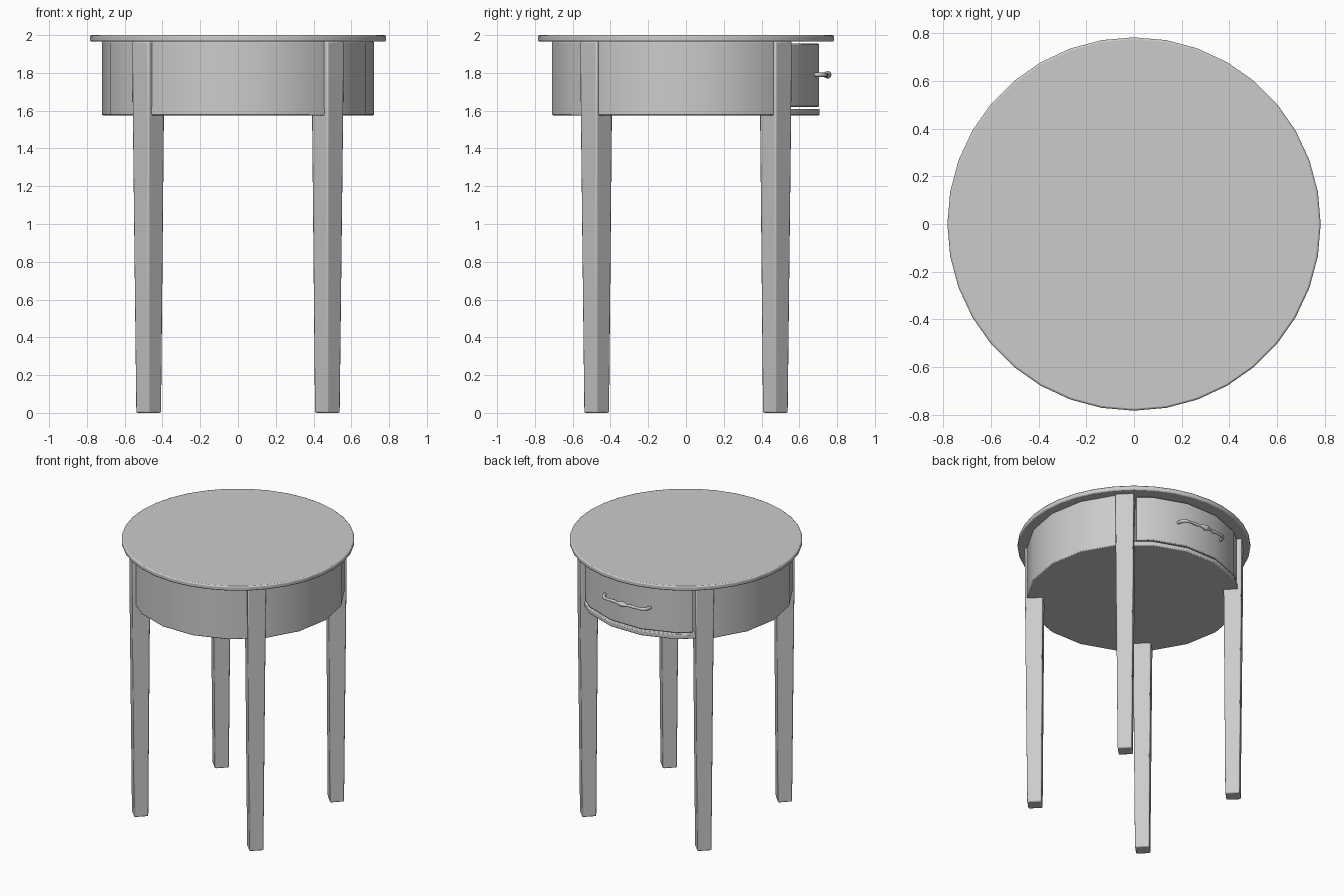
import bpy, bmesh, math
from math import radians, cos, sin

if "Cube" in bpy.data.objects:
    bpy.data.objects.remove(bpy.data.objects["Cube"])

R = 0.72        # frame radius at the corners of an 18-sided ring
STEP = 20


def finish(name, bm, bevel=0.0, segs=2, angle=40):
    bmesh.ops.recalc_face_normals(bm, faces=bm.faces[:])
    me = bpy.data.meshes.new(name)
    bm.to_mesh(me)
    bm.free()
    ob = bpy.data.objects.new(name, me)
    bpy.context.collection.objects.link(ob)
    if bevel:
        m = ob.modifiers.new("bevel", 'BEVEL')
        m.width, m.segments, m.limit_method = bevel, segs, 'ANGLE'
        m.angle_limit = radians(50)
    bpy.ops.object.select_all(action='DESELECT')
    ob.select_set(True)
    bpy.context.view_layer.objects.active = ob
    bpy.ops.object.shade_smooth_by_angle(angle=radians(angle))
    return ob


def prism(name, pts, z0, z1, bevel=0.0):
    """Extrude a flat outline from z0 up to z1."""
    bm = bmesh.new()
    f = bm.faces.new([bm.verts.new((x, y, z0)) for x, y in pts])
    ext = bmesh.ops.extrude_face_region(bm, geom=[f])
    for v in ext['geom']:
        if isinstance(v, bmesh.types.BMVert):
            v.co.z = z1
    return finish(name, bm, bevel)


def ring_point(deg, radius):
    """Point on the 18-sided ring at any angle."""
    mid = math.floor(deg / STEP) * STEP + STEP / 2
    r = radius * cos(radians(STEP / 2)) / cos(radians(deg - mid))
    return r * cos(radians(deg)), r * sin(radians(deg))


def arc_outline(a0, a1, r_out, r_in):
    angs = [a0] + [a for a in range(-360, 361, STEP) if a0 < a < a1] + [a1]
    return ([ring_point(a, r_out) for a in angs]
            + [ring_point(a, r_in) for a in reversed(angs)])


def box(name, x0, x1, y0, y1, z0, z1):
    return prism(name, [(x0, y0), (x1, y0), (x1, y1), (x0, y1)], z0, z1)


# Round top
prism("table_top", [(0.783 * cos(radians(a)), 0.783 * sin(radians(a)))
                    for a in range(0, 360, 10)], 1.965, 2.0, 0.008)

# Curved aprons on three sides and the floor panel
for name, mid in (("right_apron", 0), ("left_apron", -180), ("front_apron", -90)):
    prism(name, arc_outline(mid - 44, mid + 44, R, R - 0.05), 1.575, 1.967, 0.006)
prism("floor_panel", [ring_point(a, R - 0.001) for a in range(0, 360, STEP)],
      1.575, 1.61, 0.006)

# Four tapered legs, square in section and turned to face outward
for k, name in enumerate(("back_right_leg", "back_left_leg",
                          "front_left_leg", "front_right_leg")):
    bm = bmesh.new()
    rings = []
    for z, half, rc in ((0, 0.0485, 0.669), (1.58, 0.0605, 0.671), (1.967, 0.0625, 0.671)):
        rings.append([bm.verts.new((rc + sx * half, sy * half, z))
                      for sx, sy in ((-1, -1), (1, -1), (1, 1), (-1, 1))])
    for lo, hi in zip(rings, rings[1:]):
        for i in range(4):
            j = (i + 1) % 4
            bm.faces.new((lo[i], lo[j], hi[j], hi[i]))
    bm.faces.new(rings[0])
    bm.faces.new(rings[-1])
    leg = finish(name, bm, 0.008)
    leg.rotation_euler.z = radians(45 + 90 * k)

# Drawer: curved front and a tray behind it
prism("drawer_front", arc_outline(51, 129, R - 0.005, R - 0.05), 1.62, 1.955, 0.006)
for s, name in ((1, "drawer_right_side"), (-1, "drawer_left_side")):
    xs = sorted((s * 0.36, s * 0.38))
    box(name, xs[0], xs[1], -0.4, 0.58, 1.63, 1.92)
box("drawer_back", -0.38, 0.38, -0.42, -0.4, 1.63, 1.92)
box("drawer_bottom", -0.38, 0.38, -0.42, 0.6, 1.62, 1.635)

# Bow handle with a turned bead at its middle
half = [(0.182, 0.665, 1.0), (0.182, 0.70, 1.2), (0.165, 0.73, 1.1), (0.12, 0.742, 0.9),
        (0.075, 0.742, 1.2), (0.045, 0.748, 0.8), (0.025, 0.75, 1.3), (0, 0.75, 2.1)]
path = [(-x, y, r) for x, y, r in half] + [p for p in reversed(half[:-1])]
cu = bpy.data.curves.new("drawer_handle", 'CURVE')
cu.dimensions = '3D'
cu.bevel_depth, cu.bevel_resolution, cu.resolution_u = 0.01, 2, 4
cu.use_fill_caps = True
sp = cu.splines.new('BEZIER')
sp.bezier_points.add(len(path) - 1)
for bp, (x, y, r) in zip(sp.bezier_points, path):
    bp.co = (x, y, 1.79)
    bp.radius = r
    bp.handle_left_type = bp.handle_right_type = 'AUTO'
bpy.context.collection.objects.link(bpy.data.objects.new("drawer_handle", cu))
